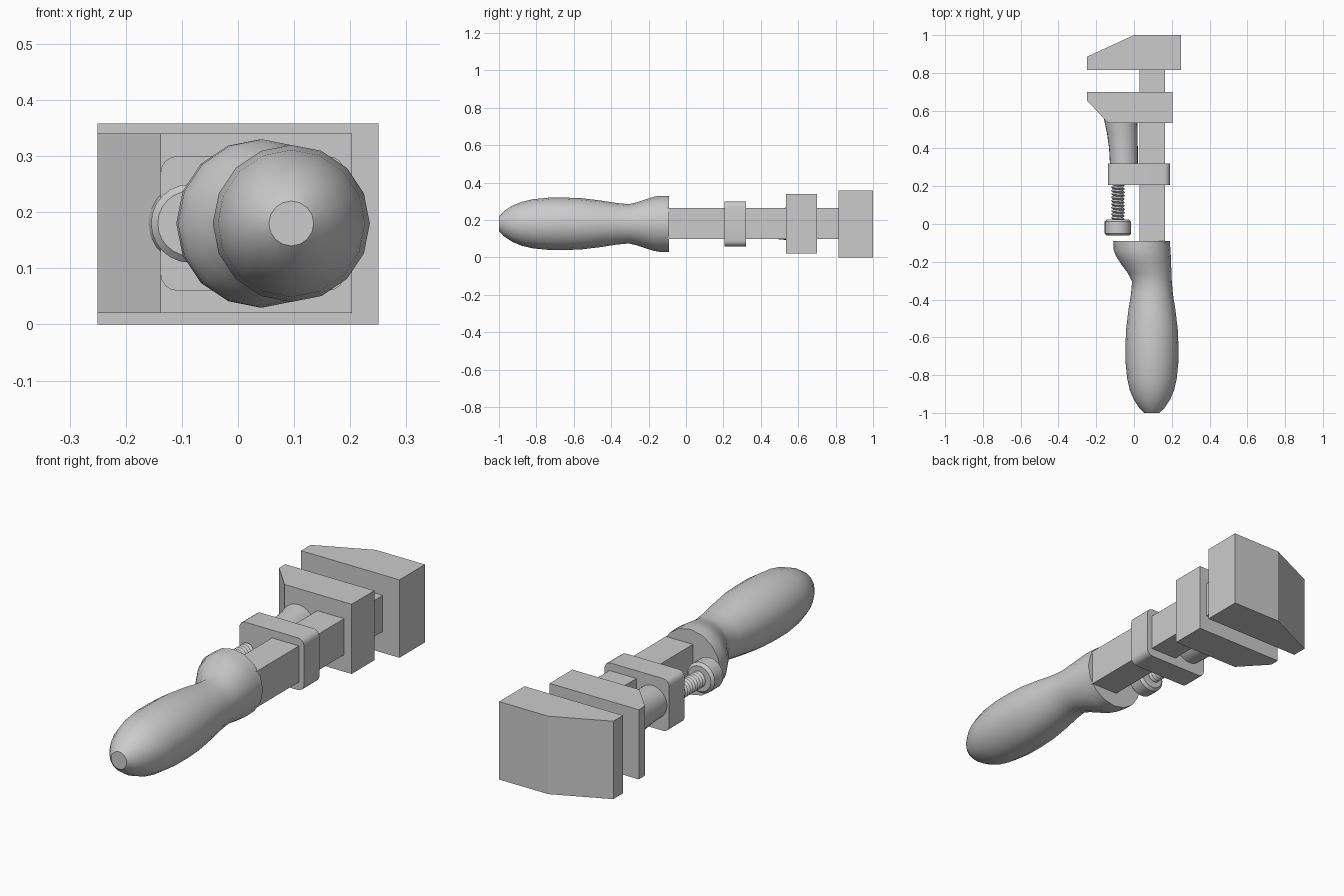
import bpy, bmesh, math

if "Cube" in bpy.data.objects:
    bpy.data.objects.remove(bpy.data.objects["Cube"])

ZC = 0.18  # height of the tool's axis


def finish(name, bm, smooth=False):
    bmesh.ops.recalc_face_normals(bm, faces=bm.faces)
    me = bpy.data.meshes.new(name)
    bm.to_mesh(me)
    bm.free()
    ob = bpy.data.objects.new(name, me)
    bpy.context.collection.objects.link(ob)
    if smooth:
        bpy.ops.object.select_all(action='DESELECT')
        ob.select_set(True)
        bpy.context.view_layer.objects.active = ob
        bpy.ops.object.shade_smooth_by_angle(angle=math.radians(35))
    return ob


def prism(name, outline, z0, z1):
    """Extrude an XY outline upward."""
    bm = bmesh.new()
    face = bm.faces.new([bm.verts.new((x, y, z0)) for x, y in outline])
    ext = bmesh.ops.extrude_face_region(bm, geom=[face])
    for v in ext['geom']:
        if isinstance(v, bmesh.types.BMVert):
            v.co.z = z1
    return finish(name, bm)


def box(name, x0, x1, y0, y1, z0, z1):
    return prism(name, [(x0, y0), (x1, y0), (x1, y1), (x0, y1)], z0, z1)


def loft(name, sections, n):
    """Round sections (y, centre x, radius) along Y, capped at both ends."""
    bm = bmesh.new()
    rings = []
    for y, cx, r in sections:
        rings.append([bm.verts.new((cx + r * math.cos(2 * math.pi * j / n), y,
                                    ZC + r * math.sin(2 * math.pi * j / n)))
                      for j in range(n)])
    for a, b in zip(rings, rings[1:]):
        for j in range(n):
            k = (j + 1) % n
            bm.faces.new((a[j], a[k], b[k], b[j]))
    bm.faces.new(rings[0])
    bm.faces.new(rings[-1])
    return finish(name, bm, True)


# Fixed upper jaw, sliding lower jaw and square shaft
prism("fixed_jaw", [(-0.25, 0.815), (0.25, 0.815), (0.25, 1.0), (0.0, 1.0),
                    (-0.25, 0.885)], 0.0, 0.358)
prism("sliding_jaw", [(-0.25, 0.70), (-0.25, 0.655), (-0.138, 0.535),
                      (0.203, 0.535), (0.203, 0.70)], 0.02, 0.34)
box("shaft", 0.028, 0.165, -0.10, 0.82, 0.098, 0.264)

# Collar with rounded long edges
collar = box("collar", -0.138, 0.19, 0.207, 0.32, 0.06, 0.30)
bm = bmesh.new()
bm.from_mesh(collar.data)
edges = [e for e in bm.edges if abs(e.verts[0].co.y - e.verts[1].co.y) > 0.05]
bmesh.ops.bevel(bm, geom=edges, offset=0.03, segments=4, profile=0.5,
                affect='EDGES')
bm.to_mesh(collar.data)
bm.free()
bpy.context.view_layer.objects.active = collar
bpy.ops.object.select_all(action='DESELECT')
collar.select_set(True)
bpy.ops.object.shade_smooth_by_angle(angle=math.radians(35))

# Flared neck joining collar and sliding jaw
loft("jaw_neck", [(0.31, -0.053, 0.074), (0.40, -0.056, 0.076),
                  (0.48, -0.062, 0.081), (0.56, -0.071, 0.089)], 24)

# Adjusting knob with chamfered rims
loft("knob", [(-0.062, -0.085, 0.058), (-0.05, -0.085, 0.07),
              (0.012, -0.085, 0.07), (0.024, -0.085, 0.058)], 24)

# Helical screw thread
n, pitch, turns = 16, 0.018, 10
bm = bmesh.new()
root, crest = [], []
for i in range(n * (turns + 1) + 1):
    a = 2 * math.pi * i / n
    y = 0.015 + pitch * i / n
    for row, r, dy in ((root, 0.027, 0), (crest, 0.037, pitch / 2)):
        row.append(bm.verts.new((-0.085 + r * math.cos(a), y + dy,
                                 ZC + r * math.sin(a))))
for i in range(n * turns):
    bm.faces.new((root[i], root[i + 1], crest[i + 1], crest[i]))
    bm.faces.new((crest[i], crest[i + 1], root[i + 1 + n], root[i + n]))
bmesh.ops.delete(bm, geom=[v for v in bm.verts if not v.link_faces],
                 context='VERTS')
finish("screw", bm, True)

# Handle with offset flared head
loft("handle", [(-1.0, 0.095, 0.04), (-0.975, 0.095, 0.066),
                (-0.93, 0.095, 0.096), (-0.88, 0.095, 0.117),
                (-0.82, 0.095, 0.131), (-0.73, 0.095, 0.14),
                (-0.64, 0.095, 0.14), (-0.56, 0.095, 0.137),
                (-0.46, 0.095, 0.125), (-0.37, 0.095, 0.111),
                (-0.305, 0.095, 0.105), (-0.26, 0.083, 0.116),
                (-0.21, 0.063, 0.133), (-0.17, 0.05, 0.145),
                (-0.14, 0.043, 0.15), (-0.09, 0.04, 0.15)], 16)
